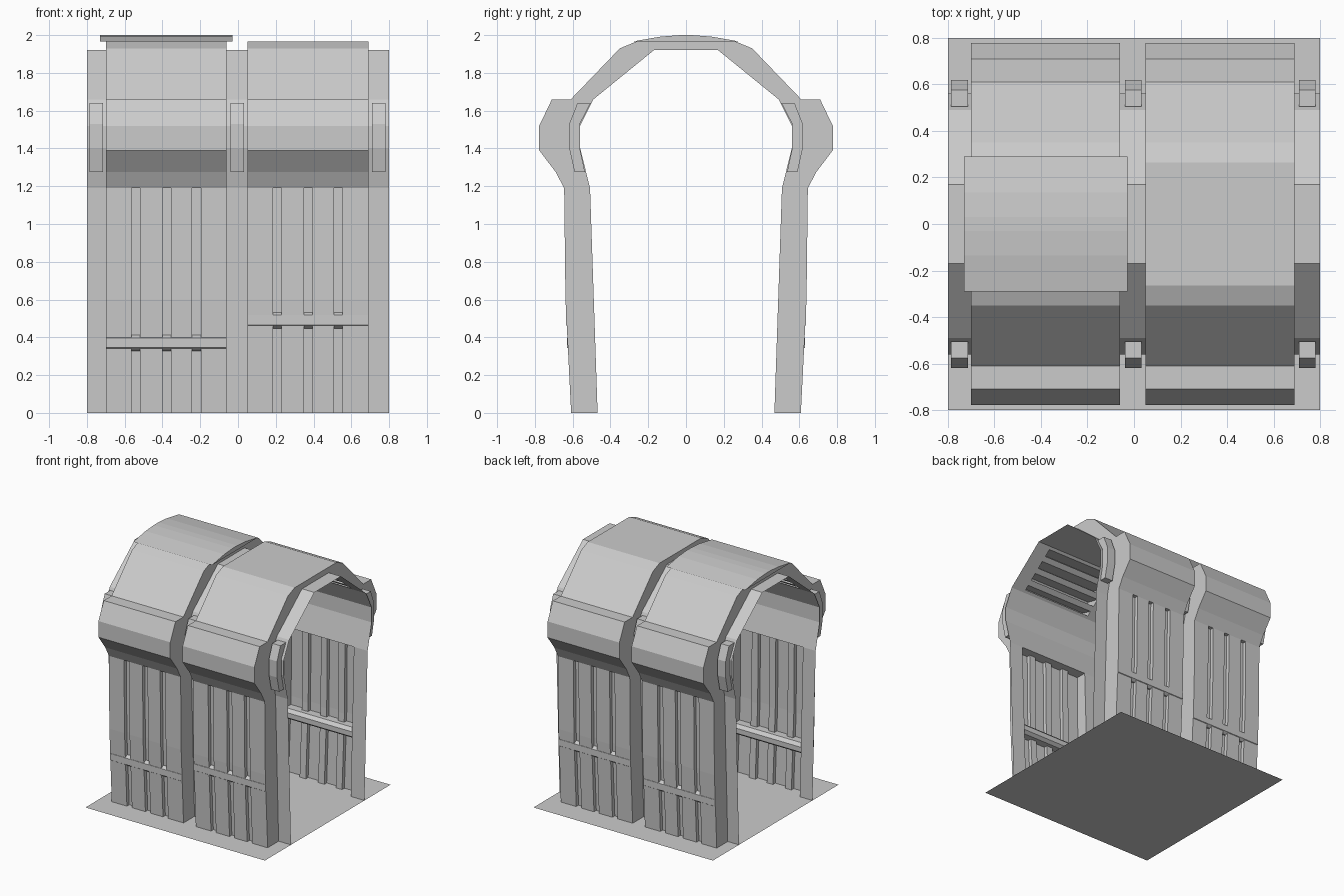
import bpy, bmesh

if "Cube" in bpy.data.objects:
    bpy.data.objects.remove(bpy.data.objects["Cube"])

def add_mesh(name, bm):
    bmesh.ops.recalc_face_normals(bm, faces=bm.faces)
    me = bpy.data.meshes.new(name)
    bm.to_mesh(me)
    bm.free()
    ob = bpy.data.objects.new(name, me)
    bpy.context.collection.objects.link(ob)
    return ob

def prism(bm, pts, x0, x1):
    """Extrude a closed (y, z) outline from x0 to x1."""
    a = [bm.verts.new((x0, y, z)) for y, z in pts]
    b = [bm.verts.new((x1, y, z)) for y, z in pts]
    bm.faces.new(a)
    bm.faces.new(b[::-1])
    for i in range(len(pts)):
        j = (i + 1) % len(pts)
        bm.faces.new((a[i], b[i], b[j], a[j]))

def mirror(pts):
    return [(-y, z) for y, z in pts]

def same(pts):
    return pts

def shift(pts, d):
    return [(y + d, z) for y, z in pts]

def arch(half):
    """Half outline running up to the crown -> full path from -y to +y."""
    return mirror(half) + half[::-1]

def lerp(p, q, t):
    return (p[0] + (q[0] - p[0]) * t, p[1] + (q[1] - p[1]) * t)

def wall_y(z, line):
    for p, q in zip(line, line[1:]):
        if z <= q[1]:
            return lerp(p, q, (z - p[1]) / (q[1] - p[1]))[0]
    return line[-1][0]

BAYS = [(-0.7, -0.06, 0.37), (0.05, 0.69, 0.49)]        # x0, x1, rail height
RIBS = [(-0.8, -0.7), (-0.06, 0.05), (0.69, 0.8)]
INNER = [(0.468, 0), (0.508, 1.19), (0.56, 1.40), (0.56, 1.52), (0.49, 1.66), (0.17, 1.92)]
WALL_IN = INNER[:2]
WALL_OUT = [(0.608, 0), (0.638, 0.6), (0.645, 1.19)]
ROOF_OUT = [(0.645, 1.19), (0.69, 1.275), (0.777, 1.39), (0.777, 1.52), (0.71, 1.66),
            (0.61, 1.66), (0.35, 1.93), (0.265, 1.965)]

# floor
bm = bmesh.new()
bmesh.ops.create_grid(bm, x_segments=1, y_segments=1, size=0.8)
add_mesh("floor", bm)

# thin lining strips between the bays
bm = bmesh.new()
path = arch(INNER)
for x0, x1 in RIBS:
    a = [bm.verts.new((x0, y, z)) for y, z in path]
    b = [bm.verts.new((x1, y, z)) for y, z in path]
    for i in range(len(path) - 1):
        bm.faces.new((a[i], b[i], b[i + 1], a[i + 1]))
add_mesh("arch_lining", bm)

# clamps on the outside of the lining
clamp = [(0.535, 1.275), (0.562, 1.40), (0.562, 1.53), (0.505, 1.64),
         (0.575, 1.64), (0.618, 1.53), (0.618, 1.40), (0.59, 1.275)]
bm = bmesh.new()
for xc in (-0.75, -0.003, 0.745):
    for pts in (clamp, mirror(clamp)):
        prism(bm, pts, xc - 0.036, xc + 0.036)
add_mesh("rib_clamps", bm)

for n, (x0, x1, zr) in enumerate(BAYS):
    tag = ("left", "right")[n]

    # corrugated wall: outer slats, inner ridges, closed ends, round-edged rail
    slats, ridges, ends, rail = [bmesh.new() for _ in range(4)]
    edges = [0, 0.135, 0.18, 0.30, 0.345, 0.457, 0.503, 0.64]
    slat = shift(WALL_OUT, -0.05)[::-1] + WALL_OUT
    ridge = shift(WALL_OUT, -0.08)[::-1] + shift(WALL_OUT, -0.03)
    yi, yo = wall_y(zr, WALL_IN) + 0.01, wall_y(zr, WALL_OUT)
    bar = [(yi + 0.025, zr - 0.042), (yi, zr - 0.022), (yi, zr + 0.018),
           (yi + 0.025, zr + 0.042), (yo - 0.02, zr + 0.042), (yo + 0.003, zr + 0.027),
           (yo + 0.003, zr - 0.025), (yo - 0.02, zr - 0.042)]
    for flip in (same, mirror):
        for e in range(0, 8, 2):
            prism(slats, flip(slat), x0 + edges[e], x0 + edges[e + 1])
        for e in range(1, 7, 2):
            prism(ridges, flip(ridge), x0 + edges[e] - 0.005, x0 + edges[e + 1] + 0.005)
        for xe in (x0, x1 - 0.012):
            prism(ends, flip(WALL_IN[::-1] + WALL_OUT), xe, xe + 0.012)
        prism(rail, flip(bar), x0, x1)
    add_mesh(tag + "_wall_slats", slats)
    add_mesh(tag + "_wall_ridges", ridges)
    add_mesh(tag + "_wall_ends", ends)
    add_mesh(tag + "_wall_rail", rail)

    # roof shell: full-depth end plates, underside of the slopes recessed between
    shell_in = INNER[1:5] + [lerp(INNER[4], INNER[5], 0.06), (0.545, 1.71), (0.325, 1.935),
                             lerp(INNER[4], INNER[5], 0.94), INNER[5]]
    bm = bmesh.new()
    outer = arch(ROOF_OUT)
    prism(bm, outer + arch(shell_in)[::-1], x0 + 0.012, x1 - 0.012)
    full = outer + arch(INNER[1:])[::-1]
    prism(bm, full, x0, x0 + 0.012)
    prism(bm, full, x1 - 0.012, x1)
    add_mesh(tag + "_roof_shell", bm)

    # louvre bars filling the recessed slopes
    bm = bmesh.new()
    for t in (0.16, 0.42, 0.68):
        bar = [lerp(INNER[4], INNER[5], t), lerp(INNER[4], INNER[5], t + 0.11),
               lerp((0.59, 1.675), (0.345, 1.93), t + 0.13),
               lerp((0.59, 1.675), (0.345, 1.93), t + 0.05)]
        for pts in (bar, mirror(bar)):
            prism(bm, pts, x0 + 0.01, x1 - 0.01)
    add_mesh(tag + "_roof_louvres", bm)

# raised cover on the left roof
bm = bmesh.new()
prism(bm, arch([(0.29, 1.965), (0.135, 1.992), (0.03, 2.0)]), -0.73, -0.028)
add_mesh("roof_cover", bm)
